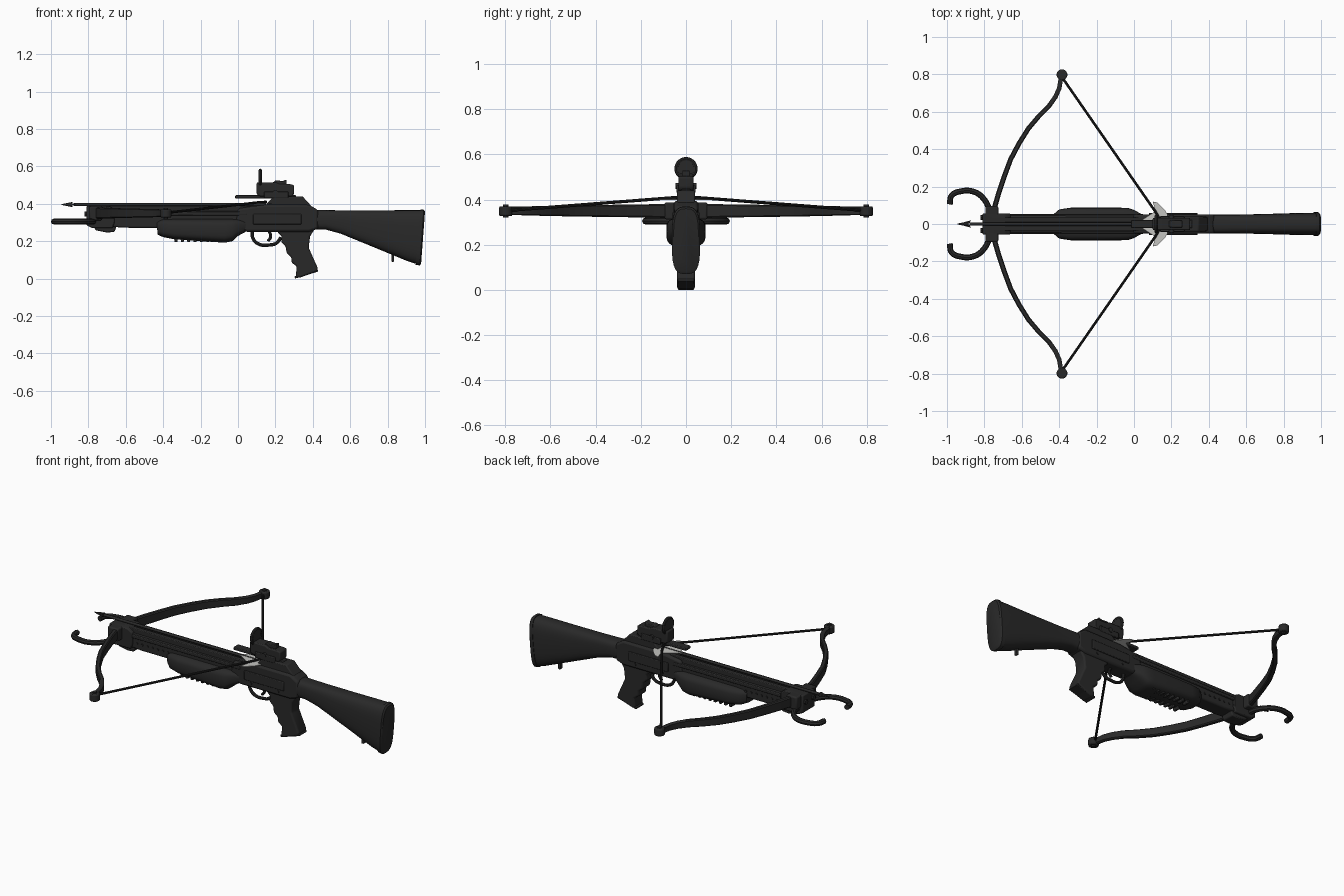
import bpy, bmesh, math
from mathutils import Vector


def material(name, r, g, b):
    m = bpy.data.materials.new(name)
    m.diffuse_color = (r, g, b, 1)
    return m


BLACK = material("matte_black", 0.022, 0.022, 0.022)
CORD = material("cord_black", 0.014, 0.014, 0.014)
FEATHER = material("feather_grey", 0.55, 0.55, 0.53)


def finish(ob, mat=BLACK, bevel=0.0, segs=2):
    ob.data.materials.append(mat)
    if bevel:
        b = ob.modifiers.new("bevel", "BEVEL")
        b.width, b.segments, b.limit_method = bevel, segs, "ANGLE"
    bpy.ops.object.select_all(action="DESELECT")
    ob.select_set(True)
    bpy.context.view_layer.objects.active = ob
    bpy.ops.object.shade_smooth_by_angle(angle=math.radians(40))
    return ob


def mesh_object(name, verts, faces, **kw):
    bm = bmesh.new()
    vs = [bm.verts.new(v) for v in verts]
    for f in faces:
        bm.faces.new([vs[i] for i in f])
    bmesh.ops.recalc_face_normals(bm, faces=bm.faces)
    me = bpy.data.meshes.new(name)
    bm.to_mesh(me)
    bm.free()
    ob = bpy.data.objects.new(name, me)
    bpy.context.collection.objects.link(ob)
    return finish(ob, **kw)


def rings(name, loops, **kw):
    """Skin a list of equal closed loops and cap both ends."""
    n = len(loops[0])
    faces = [(k * n + i, k * n + (i + 1) % n, (k + 1) * n + (i + 1) % n, (k + 1) * n + i)
             for k in range(len(loops) - 1) for i in range(n)]
    faces += [tuple(range(n)), tuple(range((len(loops) - 1) * n, len(loops) * n))]
    return mesh_object(name, [v for lp in loops for v in lp], faces, **kw)


def side_profile(name, pts, half, y=0.0, **kw):
    """Extrude an x-z outline across y."""
    return rings(name, [[(x, y + s * half, z) for x, z in pts] for s in (-1, 1)], **kw)


def box(name, x0, x1, y0, y1, z0, z1, bevel=0.004):
    return side_profile(name, [(x0, z0), (x1, z0), (x1, z1), (x0, z1)],
                        (y1 - y0) / 2, (y0 + y1) / 2, bevel=bevel)


def loft(name, sections, power=2.8, n=28, **kw):
    """Rounded body along x; section = (x at top, x at bottom, z top, z bottom, half width)."""
    loops = []
    for xt, xb, zt, zb, w in sections:
        lp = []
        for i in range(n):
            a = 2 * math.pi * i / n
            c, s = math.cos(a), math.sin(a)
            u = math.copysign(abs(c) ** (2 / power), c)
            v = (math.copysign(abs(s) ** (2 / power), s) + 1) / 2
            lp.append((xb + (xt - xb) * v, u * w, zb + (zt - zb) * v))
        loops.append(lp)
    return rings(name, loops, **kw)


def tube(name, pts, r, mat=BLACK, smooth=True, cyclic=False):
    cu = bpy.data.curves.new(name, "CURVE")
    cu.dimensions, cu.bevel_depth, cu.bevel_resolution = "3D", r, 2
    cu.use_fill_caps = True
    cu.resolution_u = 6
    sp = cu.splines.new("BEZIER")
    sp.bezier_points.add(len(pts) - 1)
    sp.use_cyclic_u = cyclic
    for bp, p in zip(sp.bezier_points, pts):
        bp.co = p
        bp.handle_left_type = bp.handle_right_type = "AUTO" if smooth else "VECTOR"
    ob = bpy.data.objects.new(name, cu)
    bpy.context.collection.objects.link(ob)
    bpy.ops.object.select_all(action="DESELECT")
    ob.select_set(True)
    bpy.context.view_layer.objects.active = ob
    bpy.ops.object.convert(target="MESH")
    return finish(bpy.context.view_layer.objects.active, mat)


def cylinder(name, p, q, r, r2=None, n=20, mat=BLACK, bevel=0.0):
    p, q = Vector(p), Vector(q)
    rot = (q - p).to_track_quat("Z", "Y")
    loops = [[c + rot @ Vector((rad * math.cos(2 * math.pi * i / n), rad * math.sin(2 * math.pi * i / n), 0))
              for i in range(n)] for c, rad in ((p, r), (q, r if r2 is None else r2))]
    return rings(name, loops, mat=mat, bevel=bevel)


# shoulder stock and butt pad
loft("stock", [(0.36, 0.36, 0.37, 0.262, 0.05), (0.48, 0.47, 0.366, 0.262, 0.05),
               (0.56, 0.55, 0.365, 0.24, 0.05), (0.75, 0.75, 0.365, 0.158, 0.055),
               (0.92, 0.905, 0.366, 0.094, 0.06), (0.978, 0.955, 0.366, 0.078, 0.06)], power=3.2)
loft("butt_pad", [(0.976, 0.95, 0.37, 0.074, 0.063), (0.993, 0.972, 0.368, 0.07, 0.063),
                  (1.0, 0.979, 0.36, 0.08, 0.055)], power=3.2)
box("sling_swivel", 0.82, 0.835, -0.012, 0.012, 0.09, 0.14)

# receiver and trigger housing
side_profile("receiver", [(-0.02, 0.27), (0.05, 0.25), (0.38, 0.25), (0.43, 0.268), (0.43, 0.365),
                          (0.38, 0.395), (0.14, 0.395), (0.0, 0.375)], 0.052, bevel=0.012)
side_profile("rear_housing", [(0.14, 0.385), (0.19, 0.44), (0.345, 0.44), (0.395, 0.385)], 0.04, bevel=0.006)
for s in (-1, 1):
    box("receiver_side_plate", 0.08, 0.34, s * 0.054 - 0.005, s * 0.054 + 0.005, 0.29, 0.345)
    for x in (0.12, 0.3):
        cylinder("receiver_pin", (x, s * 0.05, 0.275), (x, s * 0.057, 0.275), 0.008, n=12)

# pistol grip with finger grooves
side_profile("pistol_grip", [(0.205, 0.265), (0.215, 0.245), (0.235, 0.225), (0.23, 0.195), (0.255, 0.172),
                             (0.26, 0.135), (0.285, 0.115), (0.287, 0.085), (0.315, 0.065), (0.308, 0.012),
                             (0.325, 0.003), (0.425, 0.04), (0.425, 0.06), (0.378, 0.165), (0.385, 0.225),
                             (0.41, 0.265)], 0.04, bevel=0.014, segs=3)
side_profile("grip_cap", [(0.305, 0.0), (0.43, 0.038), (0.425, 0.05), (0.302, 0.012)], 0.036, bevel=0.003)

# trigger and guard
tube("trigger_guard", [(0.075, 0, 0.255), (0.08, 0, 0.215), (0.11, 0, 0.185), (0.17, 0, 0.18),
                       (0.205, 0, 0.19), (0.23, 0, 0.22)], 0.009)
tube("trigger", [(0.165, 0, 0.255), (0.175, 0, 0.225), (0.16, 0, 0.2)], 0.008)

# fore-end grip, with ribs underneath
loft("fore_end", [(-0.435, -0.43, 0.31, 0.235, 0.05), (-0.40, -0.40, 0.318, 0.222, 0.078),
                  (-0.34, -0.34, 0.32, 0.21, 0.087), (-0.07, -0.07, 0.32, 0.192, 0.087),
                  (-0.03, -0.03, 0.32, 0.2, 0.085), (0.0, 0.0, 0.318, 0.228, 0.075),
                  (0.05, 0.04, 0.31, 0.25, 0.05)], power=3.5)
for s in (-1, 1):
    for i in range(8):
        x = -0.34 + i * 0.034
        box("fore_end_rib", x, x + 0.016, s * 0.04 - 0.02, s * 0.04 + 0.02, 0.195, 0.225 - i * 0.001)

# barrel body and bolt track
side_profile("barrel_body", [(-0.8, 0.285), (-0.6, 0.272), (0.02, 0.27), (0.1, 0.36), (-0.8, 0.363)],
             0.046, bevel=0.008)
for s in (-1, 1):
    box("bolt_track", -0.8, 0.15, s * 0.022 - 0.014, s * 0.022 + 0.014, 0.355, 0.388)
    box("side_rail", -0.8, 0.05, s * 0.047 - 0.007, s * 0.047 + 0.007, 0.338, 0.358)
    for i in range(9):
        x = -0.7 + i * 0.034
        cylinder("barrel_stud", (x, s * 0.04, 0.31), (x, s * 0.051, 0.31), 0.007, n=10)

# front block holding the bow limbs
side_profile("front_block", [(-0.81, 0.285), (-0.78, 0.27), (-0.67, 0.27), (-0.66, 0.3), (-0.66, 0.37),
                             (-0.69, 0.388), (-0.81, 0.388)], 0.056, bevel=0.006)
box("limb_pocket", -0.795, -0.725, -0.095, 0.095, 0.312, 0.388, bevel=0.008)
side_profile("front_lug", [(-0.775, 0.28), (-0.76, 0.258), (-0.7, 0.246), (-0.66, 0.25), (-0.65, 0.28)],
             0.04, bevel=0.006)
for y in (-0.035, 0.035):
    cylinder("limb_bolt", (-0.82, y, 0.345), (-0.79, y, 0.345), 0.014, n=8)

# bow limbs, tips, string and foot hooks, mirrored left and right
LIMB = [(-0.755, 0.03), (-0.745, 0.09), (-0.725, 0.16), (-0.695, 0.25), (-0.66, 0.345), (-0.615, 0.43),
        (-0.565, 0.51), (-0.51, 0.575), (-0.455, 0.63), (-0.42, 0.68), (-0.4, 0.725), (-0.387, 0.8)]
for s in (-1, 1):
    loops = []
    for i, (x, y) in enumerate(LIMB):
        a, b = LIMB[max(i - 1, 0)], LIMB[min(i + 1, len(LIMB) - 1)]
        d = Vector((b[0] - a[0], b[1] - a[1])).normalized()
        t = i / (len(LIMB) - 1)
        h, w = 0.032 - 0.014 * t, 0.014 - 0.002 * t
        loops.append([(x + d.y * w * u, s * (y - d.x * w * u), 0.35 + h * v)
                      for u, v in ((-1, -0.8), (-0.6, -1), (0.6, -1), (1, -0.8),
                                   (1, 0.8), (0.6, 1), (-0.6, 1), (-1, 0.8))])
    rings("bow_limb", loops)
    cylinder("limb_tip", (-0.385, s * 0.798, 0.327), (-0.385, s * 0.798, 0.37), 0.029, bevel=0.006)
    cylinder("tip_pin", (-0.385, s * 0.798, 0.32), (-0.385, s * 0.798, 0.378), 0.012, n=12)
    tube("bow_string", [(-0.385, s * 0.785, 0.352), (0.115, s * 0.065, 0.408), (0.15, 0, 0.41)],
         0.007, CORD, smooth=False)
    tube("foot_hook", [(-0.785, 0, 0.305), (-0.775, s * 0.07, 0.305), (-0.80, s * 0.13, 0.305),
                       (-0.855, s * 0.172, 0.305), (-0.93, s * 0.174, 0.305), (-0.975, s * 0.152, 0.305),
                       (-0.985, s * 0.105, 0.305)], 0.0155)
    # feather vanes on the bolt
    vane = [(0.02, 0.006), (0.115, 0.07), (0.1, 0.12), (0.125, 0.115), (0.165, 0.075), (0.18, 0.05), (0.18, 0.006)]
    rings("bolt_feather", [[(x, s * y, z) for x, y in vane] for z in (0.398, 0.402)], mat=FEATHER)

# bolt shaft and broad head
cylinder("bolt_shaft", (-0.88, 0, 0.396), (0.15, 0, 0.396), 0.008, n=12)
cylinder("bolt_head", (-0.885, 0, 0.396), (-0.945, 0, 0.396), 0.014, 0.002, n=8)
rings("bolt_blades", [[(x, y, z) for x, y in ((-0.945, 0), (-0.87, 0.02), (-0.885, 0), (-0.87, -0.02))]
                      for z in (0.393, 0.399)])

# sight: rail, body, knobs and lens ring
box("sight_rail", -0.015, 0.31, -0.022, 0.022, 0.428, 0.446)
side_profile("sight_body", [(0.1, 0.45), (0.115, 0.44), (0.29, 0.44), (0.3, 0.455), (0.3, 0.5), (0.28, 0.505),
                            (0.22, 0.505), (0.2, 0.515), (0.1, 0.515)], 0.033, bevel=0.006)
side_profile("sight_emitter", [(0.17, 0.5), (0.26, 0.5), (0.26, 0.53), (0.24, 0.522), (0.2, 0.525)],
             0.018, bevel=0.004)
for s in (-1, 1):
    cylinder("sight_clamp", (0.2, s * 0.03, 0.46), (0.2, s * 0.046, 0.46), 0.014, n=14)
    box("clamp_plate", 0.14, 0.27, s * 0.036 - 0.006, s * 0.036 + 0.006, 0.43, 0.465)
cylinder("sight_lens", (0.113, 0, 0.537), (0.125, 0, 0.537), 0.044, n=28)
tube("lens_ring", [(0.119, 0.042 * math.cos(a), 0.537 + 0.042 * math.sin(a))
                   for a in [i * math.pi / 4 for i in range(8)]], 0.009, cyclic=True)
